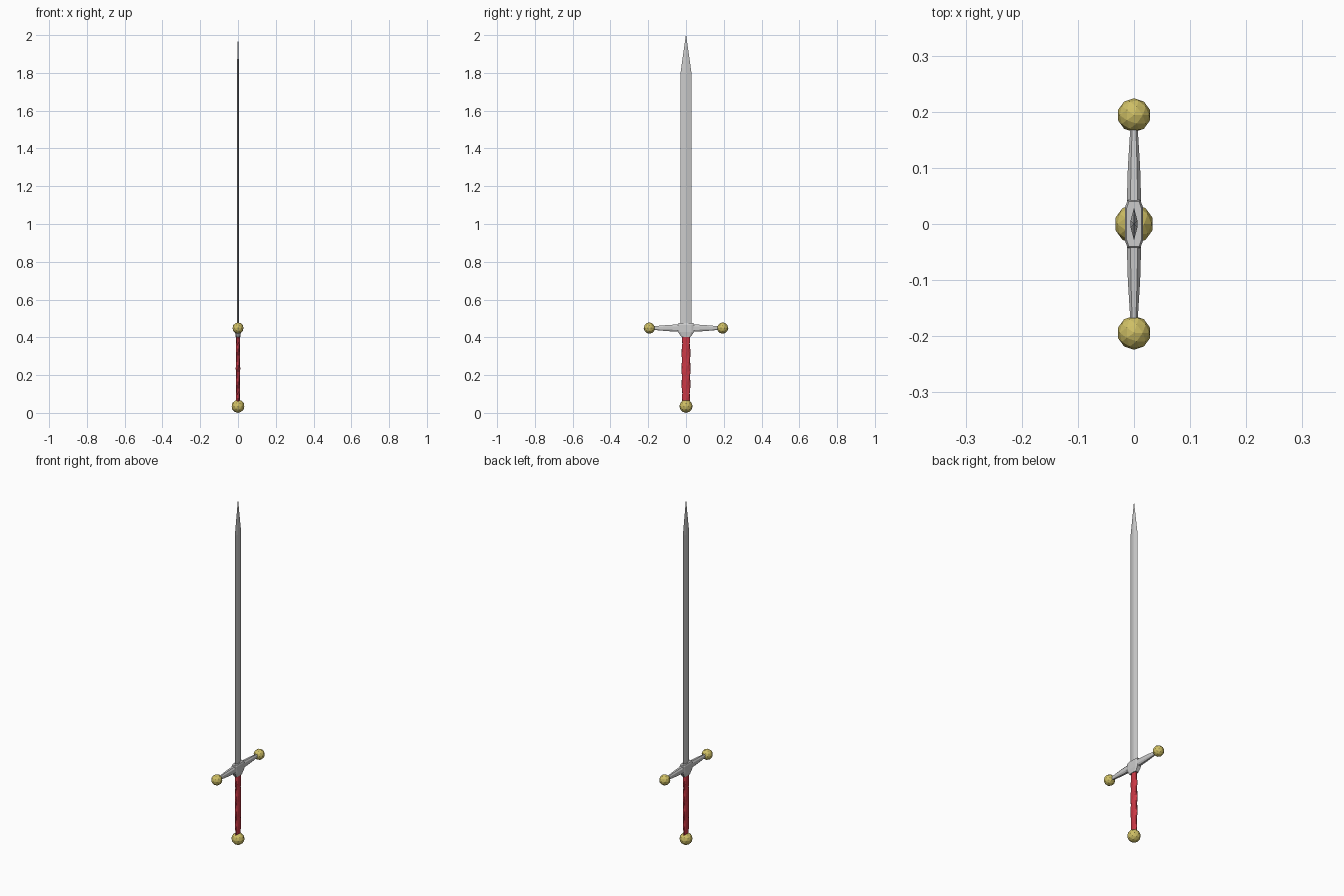
import bpy
from math import sin, cos, pi

if "Cube" in bpy.data.objects:
    bpy.data.objects.remove(bpy.data.objects["Cube"])


def material(name, rgb):
    m = bpy.data.materials.new(name)
    m.diffuse_color = (*rgb, 1)
    m.use_nodes = True
    m.node_tree.nodes["Principled BSDF"].inputs["Base Color"].default_value = m.diffuse_color
    return m


gold = material("gold", (0.62, 0.52, 0.13))
red = material("red", (0.6, 0.04, 0.06))


def loft(name, rings, mat=None):
    """Skin a closed tube through rings of equal vertex count."""
    n = len(rings[0])
    verts = [p for ring in rings for p in ring]
    faces = [(k * n + i, k * n + (i + 1) % n, (k + 1) * n + (i + 1) % n, (k + 1) * n + i)
             for k in range(len(rings) - 1) for i in range(n)]
    faces += [tuple(reversed(range(n))), tuple(range(len(verts) - n, len(verts)))]
    me = bpy.data.meshes.new(name)
    me.from_pydata(verts, [], faces)
    ob = bpy.data.objects.new(name, me)
    bpy.context.collection.objects.link(ob)
    if mat:
        me.materials.append(mat)
    # consistent outward normals
    bpy.context.view_layer.objects.active = ob
    bpy.ops.object.mode_set(mode='EDIT')
    bpy.ops.mesh.select_all(action='SELECT')
    bpy.ops.mesh.normals_make_consistent(inside=False)
    bpy.ops.object.mode_set(mode='OBJECT')
    return ob


def octagon(a, b, c=0.5):
    """Chamfered rectangle with half sizes a and b."""
    return [(a, -b * c), (a, b * c), (a * c, b), (-a * c, b),
            (-a, b * c), (-a, -b * c), (-a * c, -b), (a * c, -b)]


def ball(name, y, z, r):
    bpy.ops.mesh.primitive_ico_sphere_add(subdivisions=2, radius=r, location=(0, y, z))
    ob = bpy.context.object
    ob.name = name
    ob.data.materials.append(gold)


# Blade: flattened diamond section with a narrow central flat, tapering to a point
def blade_ring(z, w, t):
    f = w * 0.22
    return [(t, -f, z), (t, f, z), (0, w, z), (-t, f, z), (-t, -f, z), (0, -w, z)]


loft("blade", [blade_ring(0.46, 0.029, 0.006), blade_ring(1.8, 0.029, 0.006),
               blade_ring(2.0, 0.0006, 0.0004)])

# Crossguard block, narrowing toward the grip
loft("guard_block", [[(x, y, z) for x, y in octagon(a, b, 0.7)] for z, a, b in
                     ((0.403, 0.012, 0.025), (0.428, 0.016, 0.042),
                      (0.466, 0.016, 0.043), (0.475, 0.013, 0.040))])

# Crossguard arms and end balls
for side, s in (("left", -1), ("right", 1)):
    loft("guard_arm_" + side, [[(x, s * y, 0.449 + z) for x, z in octagon(a, b)] for y, a, b in
                               ((0.03, 0.013, 0.020), (0.10, 0.011, 0.016), (0.18, 0.006, 0.009))])
    ball("guard_ball_" + side, s * 0.194, 0.449, 0.030)

# Grip: oval section with twisted wrap ridges
STEPS, SIDES = 20, 16
grip = []
for k in range(STEPS + 1):
    t = k / STEPS
    swell = 0.93 + 0.14 * sin(pi * t)
    ring = []
    for i in range(SIDES):
        a = 2 * pi * i / SIDES
        r = swell * (1 + 0.08 * cos(4 * a - 4 * 2 * pi * t))
        ring.append((0.0105 * r * cos(a), 0.0215 * r * sin(a), 0.06 + 0.35 * t))
    grip.append(ring)
loft("grip", grip, red)

# Pommel
ball("pommel", 0, 0.035, 0.035)
